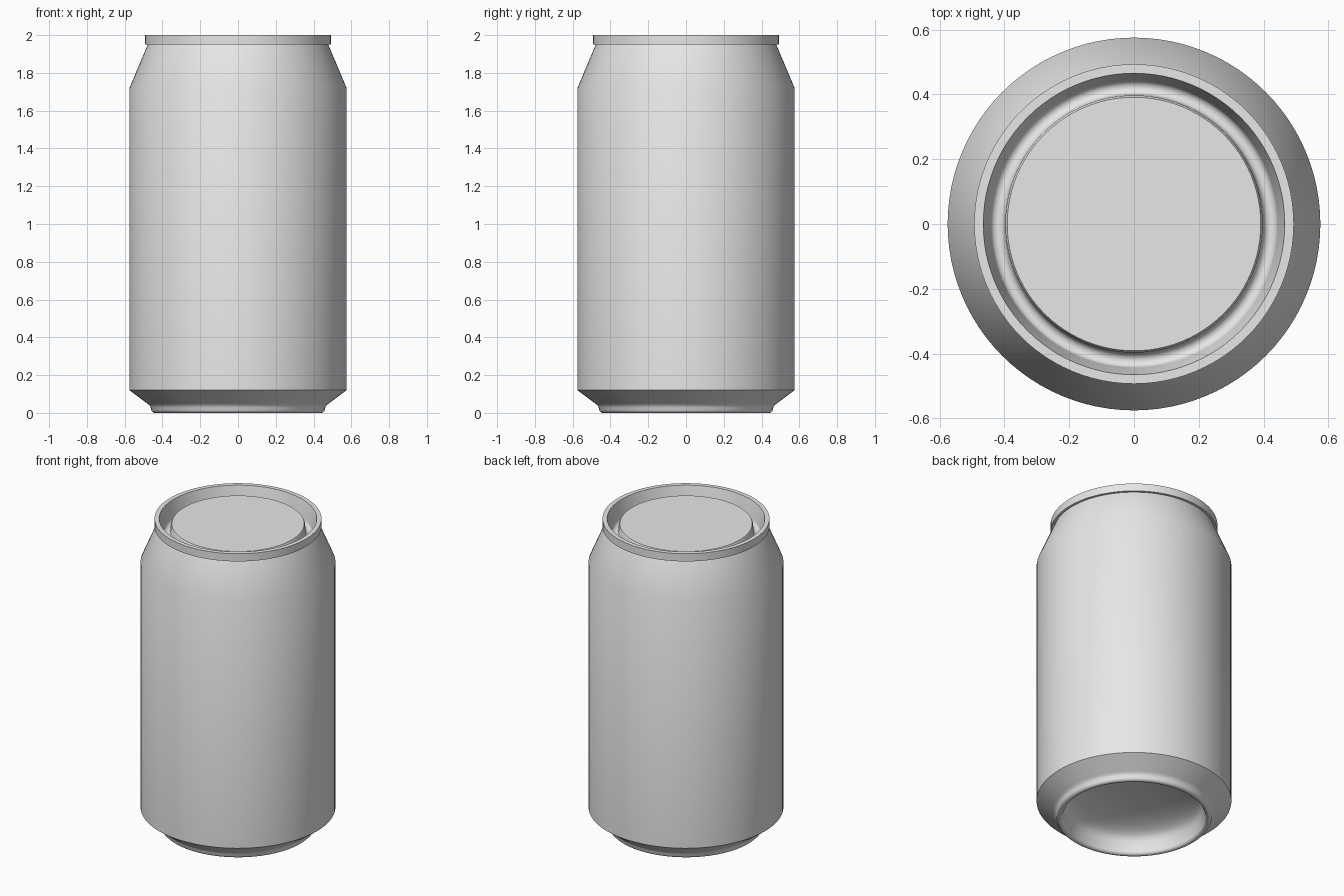
import bpy, math

if "Cube" in bpy.data.objects:
    bpy.data.objects.remove(bpy.data.objects["Cube"])

SEGMENTS = 96

aluminium = bpy.data.materials.new("plain grey metal")
aluminium.diffuse_color = (0.8, 0.8, 0.8, 1)
aluminium.use_nodes = True
bsdf = next(n for n in aluminium.node_tree.nodes if n.type == 'BSDF_PRINCIPLED')
bsdf.inputs["Base Color"].default_value = (0.8, 0.8, 0.8, 1)


def arc(cx, cz, rx, rz, start, end, steps):
    """Points along an elliptical arc, angles in degrees."""
    angles = [math.radians(start + (end - start) * i / steps) for i in range(steps + 1)]
    return [(cx + rx * math.cos(a), cz + rz * math.sin(a)) for a in angles]


def lathe(name, profile):
    """Revolve (radius, height) points about z; list them so outside is on the right."""
    verts, rings, faces = [], [], []
    for r, z in profile:
        n = 1 if r < 1e-5 else SEGMENTS
        rings.append((len(verts), n))
        verts += [(r * math.cos(2 * math.pi * k / n), r * math.sin(2 * math.pi * k / n), z)
                  for k in range(n)]
    for (a, na), (b, nb) in zip(rings, rings[1:]):
        for k in range(SEGMENTS):
            k2 = (k + 1) % SEGMENTS
            loop = [a + k % na, a + k2 % na, b + k2 % nb, b + k % nb]
            faces.append(list(dict.fromkeys(loop)))
    mesh = bpy.data.meshes.new(name)
    mesh.from_pydata(verts, [], faces)
    mesh.materials.append(aluminium)
    obj = bpy.data.objects.new(name, mesh)
    bpy.context.collection.objects.link(obj)
    bpy.ops.object.select_all(action='DESELECT')
    obj.select_set(True)
    bpy.context.view_layer.objects.active = obj
    bpy.ops.object.shade_smooth_by_angle(angle=math.radians(28))
    return obj


# Concave base: dome, inner wall and rounded standing ring
dome = [(0.40 * math.sin(t), 0.08 + 0.10 * math.cos(t))
        for t in (math.pi / 2 * i / 10 for i in range(10))]
dome[0] = (0, 0.18)
foot = arc(0.440, 0.02, 0.02, 0.02, 180, 350, 8)
lathe("base", dome + [(0.405, 0.075)] + foot + [(0.463, 0.03), (0.468, 0.04), (0.478, 0.048)])

# Side wall with lower chamfer and sloping shoulder
lathe("can_body", [(0.478, 0.048), (0.575, 0.12), (0.575, 1.72), (0.478, 1.95)])

# Rolled rim, sloping inner wall, rounded groove and raised centre panel
groove = arc(0.421, 1.905, 0.022, 0.022, 0, -180, 10)
lathe("lid", [(0.478, 1.95), (0.493, 1.95), (0.493, 2.0), (0.465, 2.0)]
      + groove + [(0.397, 1.955), (0.391, 1.967), (0, 1.967)])
